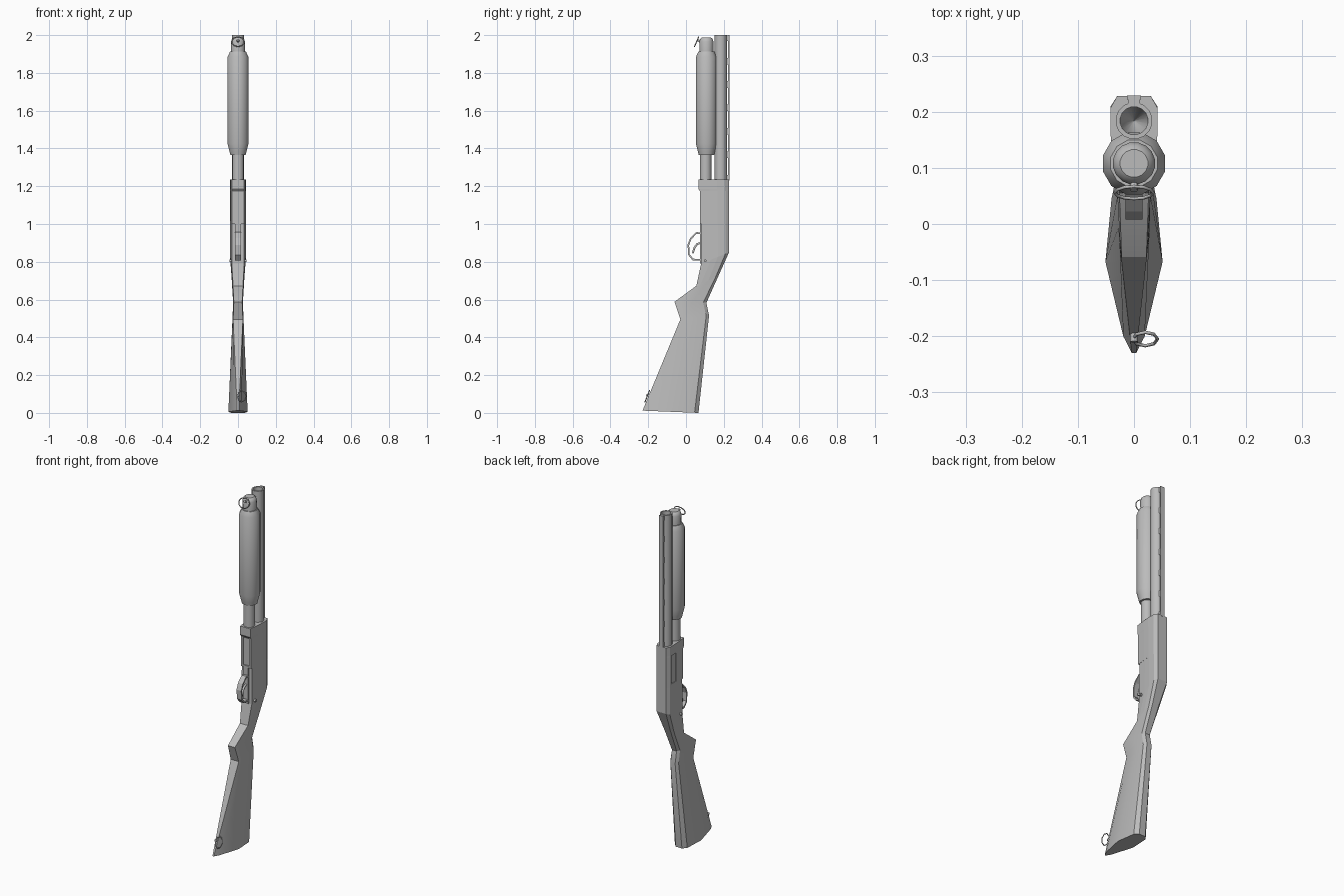
import bpy, bmesh, math
from mathutils import Vector

if "Cube" in bpy.data.objects:
    bpy.data.objects.remove(bpy.data.objects["Cube"])

grey = bpy.data.materials.new("plain_grey")
grey.use_nodes = True
GREY = (0.5, 0.5, 0.5, 1)
grey.diffuse_color = GREY
grey.node_tree.nodes["Principled BSDF"].inputs["Base Color"].default_value = GREY


def finish(name, bm, smooth=0):
    bmesh.ops.recalc_face_normals(bm, faces=bm.faces)
    mesh = bpy.data.meshes.new(name)
    bm.to_mesh(mesh)
    bm.free()
    mesh.materials.append(grey)
    ob = bpy.data.objects.new(name, mesh)
    bpy.context.collection.objects.link(ob)
    if smooth:
        bpy.ops.object.select_all(action="DESELECT")
        ob.select_set(True)
        bpy.context.view_layer.objects.active = ob
        bpy.ops.object.shade_smooth_by_angle(angle=math.radians(smooth))
    return ob


def skin(bm, rings):
    """Join equal rings of points into a closed skin with end caps."""
    rows = [[bm.verts.new(p) for p in ring] for ring in rings]
    n = len(rows[0])
    for a, b in zip(rows, rows[1:]):
        for i in range(n):
            bm.faces.new((a[i], a[(i + 1) % n], b[(i + 1) % n], b[i]))
    bm.faces.new(rows[0])
    bm.faces.new(rows[-1])


def lathe(name, y, profile, sides):
    bm = bmesh.new()
    turns = [2 * math.pi * (i + 0.5) / sides for i in range(sides)]
    skin(bm, [[(r * math.cos(t), y + r * math.sin(t), z) for t in turns] for r, z in profile])
    return finish(name, bm, 35)


def add_box(bm, x, y, z):
    """Box from (low, high) ranges on each axis."""
    skin(bm, [[(x[0], y[0], h), (x[1], y[0], h), (x[1], y[1], h), (x[0], y[1], h)] for h in z])


def box(name, x, y, z):
    bm = bmesh.new()
    add_box(bm, x, y, z)
    return finish(name, bm)


def wire(name, points, radius, closed=False):
    curve = bpy.data.curves.new(name, "CURVE")
    curve.dimensions = "3D"
    curve.bevel_depth = radius
    curve.bevel_resolution = 1
    curve.use_fill_caps = True
    line = curve.splines.new("POLY")
    line.points.add(len(points) - 1)
    for p, co in zip(line.points, points):
        p.co = (*co, 1)
    line.use_cyclic_u = closed
    curve.materials.append(grey)
    ob = bpy.data.objects.new(name, curve)
    bpy.context.collection.objects.link(ob)
    return ob


def loft(name, stations, smooth=0):
    """Each station: front (y, z), rear (y, z), then (fraction, half width) pairs."""
    bm = bmesh.new()
    rings = []
    for front, rear, widths in stations:
        f, r = Vector((0, *front)), Vector((0, *rear))
        side = [f.lerp(r, t) + Vector((w, 0, 0)) for t, w in widths]
        rings.append(side + [Vector((-p.x, p.y, p.z)) for p in reversed(side)])
    skin(bm, rings)
    return finish(name, bm, smooth)


# Stock, wrist and receiver
butt = [(0, .004), (.1, .019), (.55, .051), (.93, .04), (1, .02)]
grip = [(0, .026), (.15, .028), (.55, .029), (.9, .027), (1, .015)]
wrist = [(0, .022), (.15, .025), (.55, .026), (.9, .025), (1, .015)]
tang = [(0, .026), (.2, .031), (.55, .033), (.87, .032), (1, .02)]
body = [(0, .033), (.35, .039), (.6, .042), (.87, .042), (1, .03)]
loft("stock", [((-.23, .012), (.066, 0), butt), ((-.03, .495), (.122, .515), grip),
               ((-.061, .588), (.108, .583), wrist), ((.055, .673), (.172, .726), tang)], 25)
loft("receiver_tang", [((.055, .673), (.172, .726), tang), ((.08, .79), (.228, .85), body),
                       ((.082, 1), (.228, 1), body)])
receiver = loft("receiver", [((.073, 1), (.228, 1), body), ((.073, 1.175), (.228, 1.175), body),
                             ((.066, 1.185), (.228, 1.185), body), ((.066, 1.235), (.228, 1.235), body)])

# Ejection port on the right, loading port at the front
for name, x, y, z in (("ejection_cutter", (-.06, -.037), (.152, .195), (1.015, 1.18)),
                      ("loading_cutter", (-.02, .02), (.03, .08), (1.01, 1.17))):
    cutter = box(name, x, y, z)
    cutter.hide_render = True
    cutter.hide_set(True)
    cut = receiver.modifiers.new(name, "BOOLEAN")
    cut.operation = "DIFFERENCE"
    cut.object = cutter
    cut.solver = "EXACT"

# Barrel with an open bore, and its ventilated rib
lathe("barrel", .184, [(.033, 1.2), (.033, 2), (.025, 2), (.024, 1.85), (.001, 1.8)], 16)
rib = bmesh.new()
add_box(rib, (-.0125, .0125), (.222, .229), (1.23, 2))
for i in range(7):
    z = 1.225 + i * .124
    add_box(rib, (-.011, .011), (.21, .224), (z, min(z + .035, 1.999)))
finish("barrel_rib", rib)

# Magazine tube, sliding fore-end and end cap
lathe("magazine_tube", .104, [(.031, 1.2), (.031, 1.92)], 16)
lathe("fore_end", .108, [(.042, 1.365), (.047, 1.385), (.057, 1.425), (.057, 1.885), (.043, 1.914)], 12)
lathe("magazine_cap", .108, [(.037, 1.9), (.038, 1.965), (.033, 1.98), (.025, 1.987)], 16)

# Trigger group
box("trigger_plate", (-.015, .015), (.073, .09), (.79, 1))
guard = [(.08, .955), (.055, .957), (.022, .925), (.008, .89), (.012, .835), (.035, .808), (.08, .805)]
bm = bmesh.new()
middle = Vector((.06, .88))
rings = []
for y, z in guard:
    inner = Vector((y, z)) + (middle - Vector((y, z))).normalized() * .009
    rings.append([(-.015, y, z), (.015, y, z), (.015, *inner), (-.015, *inner)])
skin(bm, rings)
finish("trigger_guard", bm)
wire("trigger", [(0, .08, .9), (0, .06, .895), (0, .045, .875), (0, .035, .845)], .006)
wire("safety_button", [(-.046, .102, .805), (.046, .102, .805)], .008)


# Sling swivels, each a loop on a small stud
def swivel(name, centre, u, v, radius, sides):
    c, u, v = Vector(centre), Vector(u), Vector(v)
    turns = [2 * math.pi * i / sides for i in range(sides)]
    wire(name, [c + u * math.cos(t) + v * math.sin(t) for t in turns], radius, True)


swivel("front_swivel", (0, .056, 1.965), (.034, 0, 0), (0, .011, .026), .003, 12)
wire("front_swivel_stud", [(0, .085, 1.96), (0, .06, 1.975)], .007)
swivel("rear_swivel", (.02, -.205, .088), (.022, 0, 0), (0, .012, .03), .003, 8)
wire("rear_swivel_stud", [(0, -.185, .09), (0, -.21, .095)], .007)
